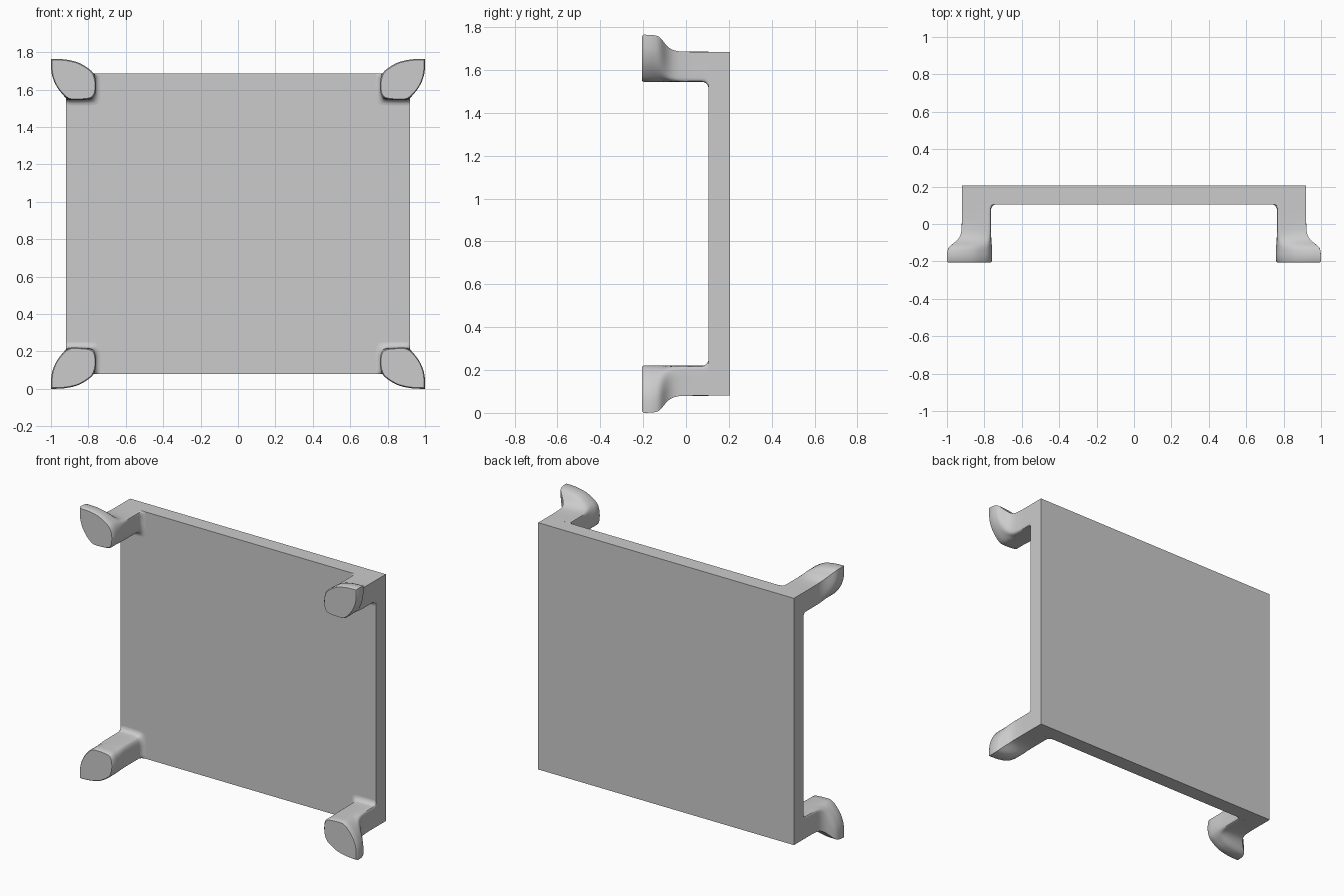
import bpy, bmesh, math
from mathutils import Vector

if "Cube" in bpy.data.objects:
    bpy.data.objects.remove(bpy.data.objects["Cube"])

MID = 0.8825          # mid height of the standing table
FILLET = 0.03


def finish(name, bm, angle):
    bmesh.ops.recalc_face_normals(bm, faces=bm.faces)
    me = bpy.data.meshes.new(name)
    bm.to_mesh(me)
    bm.free()
    ob = bpy.data.objects.new(name, me)
    bpy.context.collection.objects.link(ob)
    ob.location.z = MID
    bpy.ops.object.select_all(action='DESELECT')
    ob.select_set(True)
    bpy.context.view_layer.objects.active = ob
    bpy.ops.object.shade_smooth_by_angle(angle=math.radians(angle))
    return ob


def smooth_loop(pts, steps=3):
    """Spline through the points, keeping the first point as a sharp corner."""
    p = [Vector(q) for q in pts]
    p = [p[0]] + p + [p[0], p[0]]
    out = []
    for i in range(1, len(p) - 2):
        a, b, c, d = p[i - 1:i + 3]
        for k in range(steps):
            t = k / steps
            out.append(0.5 * (2 * b + (c - a) * t + (2 * a - 5 * b + 4 * c - d) * t ** 2
                              + (3 * b - a - 3 * c + d) * t ** 3))
    return out


# Table top: flat square slab standing on edge
bm = bmesh.new()
bmesh.ops.create_cube(bm, size=1)
for v in bm.verts:
    v.co = Vector((v.co.x * 1.84, 0.155 + v.co.y * 0.1, v.co.z * 1.605))
finish("table_top", bm, 30)

# Leg sections (x, z) at the bottom right corner
shaft = smooth_loop([(.92, .08), (.885, .08), (.84, .08), (.795, .08), (.768, .083),
                     (.765, .125), (.765, .175), (.773, .205), (.79, .217), (.84, .22),
                     (.88, .22), (.915, .217), (.92, .19), (.92, .15), (.92, .11)])
foot = smooth_loop([(1, 0), (.93, .003), (.86, .018), (.81, .045), (.775, .075),
                    (.76, .12), (.76, .17), (.772, .203), (.80, .216), (.86, .22),
                    (.905, .216), (.945, .182), (.977, .135), (.995, .085), (1, .04)])
center = Vector((.88, .12))

# Rings from the slab to the foot face
rings = []
for k in range(6):
    a = math.pi / 2 * (1 - k / 5)
    off = FILLET * (1 - math.cos(a))
    ring = [Vector((.92 - (.92 - p.x) * (1 + off / .155),
                    .08 + (p.y - .08) * (1 + off / .14))) for p in shaft]
    rings.append((.105 - FILLET + FILLET * math.sin(a), ring))
for y, t in [(.03, 0), (-.03, .02), (-.055, .08), (-.075, .2), (-.09, .36), (-.102, .54),
             (-.114, .74), (-.126, .88), (-.14, .95), (-.16, .985), (-.197, 1)]:
    rings.append((y, [s.lerp(f, t) for s, f in zip(shaft, foot)]))
rings.append((-.205, [f.lerp(center, .05) for f in foot]))

# Legs: loft, then mirror to the four corners
bm = bmesh.new()
loops = [[bm.verts.new((p.x, y, p.y - MID)) for p in ring] for y, ring in rings]
n = len(shaft)
for lo, hi in zip(loops, loops[1:]):
    for i in range(n):
        j = (i + 1) % n
        bm.faces.new((lo[i], lo[j], hi[j], hi[i]))
bm.faces.new(loops[-1])
bm.faces.new(loops[0])
legs = finish("legs", bm, 40)
mod = legs.modifiers.new("four_corners", 'MIRROR')
mod.use_axis = (True, False, True)
mod.use_mirror_merge = False
